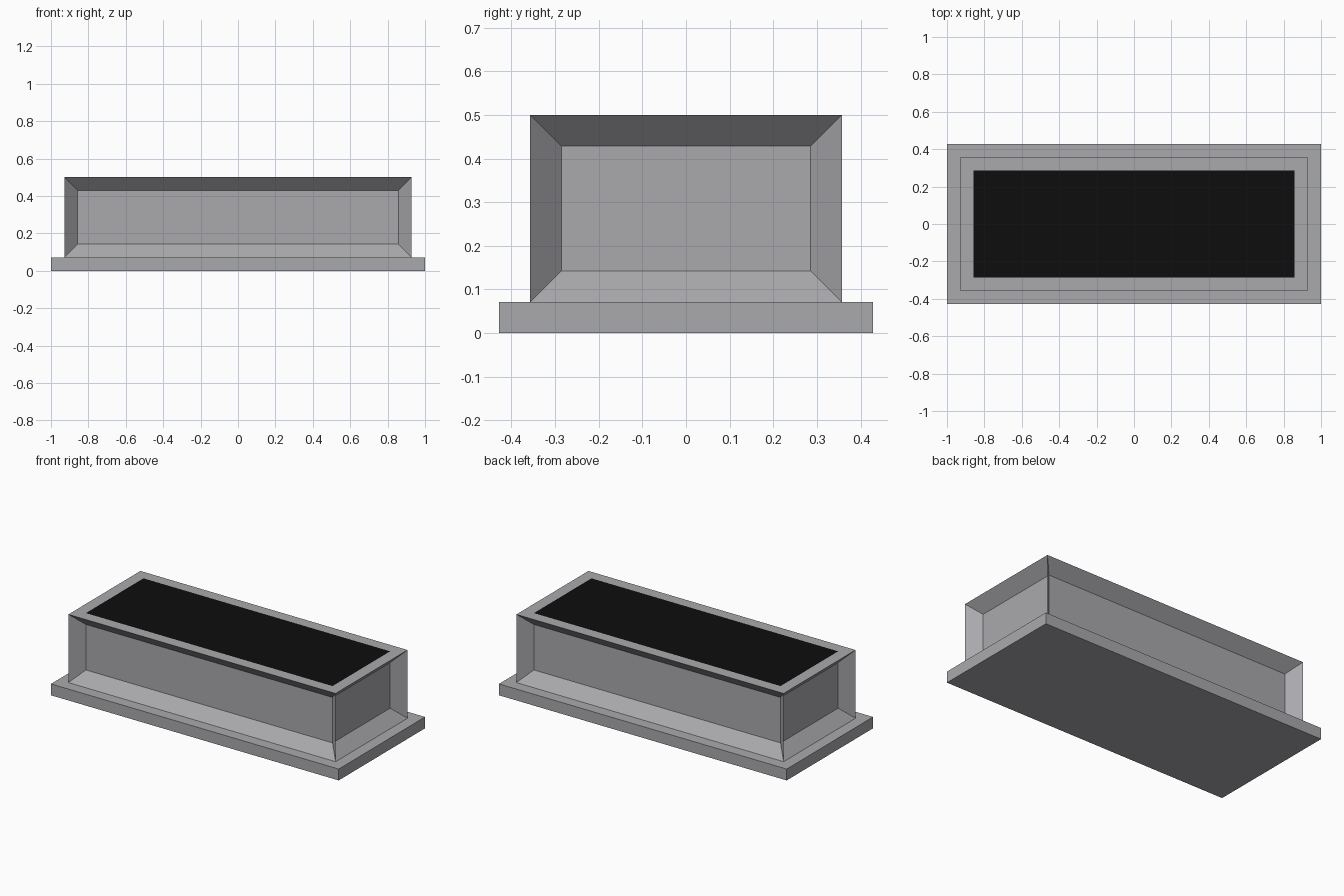
import bpy, bmesh
from mathutils import Matrix, Vector

if "Cube" in bpy.data.objects:
    bpy.data.objects.remove(bpy.data.objects["Cube"])

U = 1 / 14  # module: frame width, recess depth and plinth height


def material(name, color):
    m = bpy.data.materials.new(name)
    m.diffuse_color = (*color, 1)
    m.use_nodes = True
    m.node_tree.nodes["Principled BSDF"].inputs["Base Color"].default_value = m.diffuse_color
    return m


stone = material("grey stone", (0.40, 0.40, 0.42))
black = material("black fill", (0.004, 0.004, 0.004))


def box(size, z0):
    bm = bmesh.new()
    bmesh.ops.create_cube(bm, size=1.0)
    bm.transform(Matrix.Translation((0, 0, z0 + size[2] / 2)) @ Matrix.Diagonal((*size, 1)))
    bm.normal_update()
    return bm


def finish(bm, name, mats):
    me = bpy.data.meshes.new(name)
    bm.to_mesh(me)
    bm.free()
    for m in mats:
        me.materials.append(m)
    ob = bpy.data.objects.new(name, me)
    bpy.context.collection.objects.link(ob)
    return ob


# Plinth slab
finish(box((28 * U, 12 * U, U), 0), "plinth", [stone])

# Planter body: framed recessed panels on four sides, flush black top
body = box((26 * U, 10 * U, 6 * U), U)
for face in [f for f in body.faces if f.normal.z > -0.5]:
    normal = Vector(face.normal)
    bmesh.ops.inset_individual(body, faces=[face], thickness=U, use_even_offset=True)
    if normal.z > 0.5:
        face.material_index = 1
    else:
        bmesh.ops.translate(body, verts=face.verts[:], vec=-normal * U)
finish(body, "planter_body", [stone, black])
